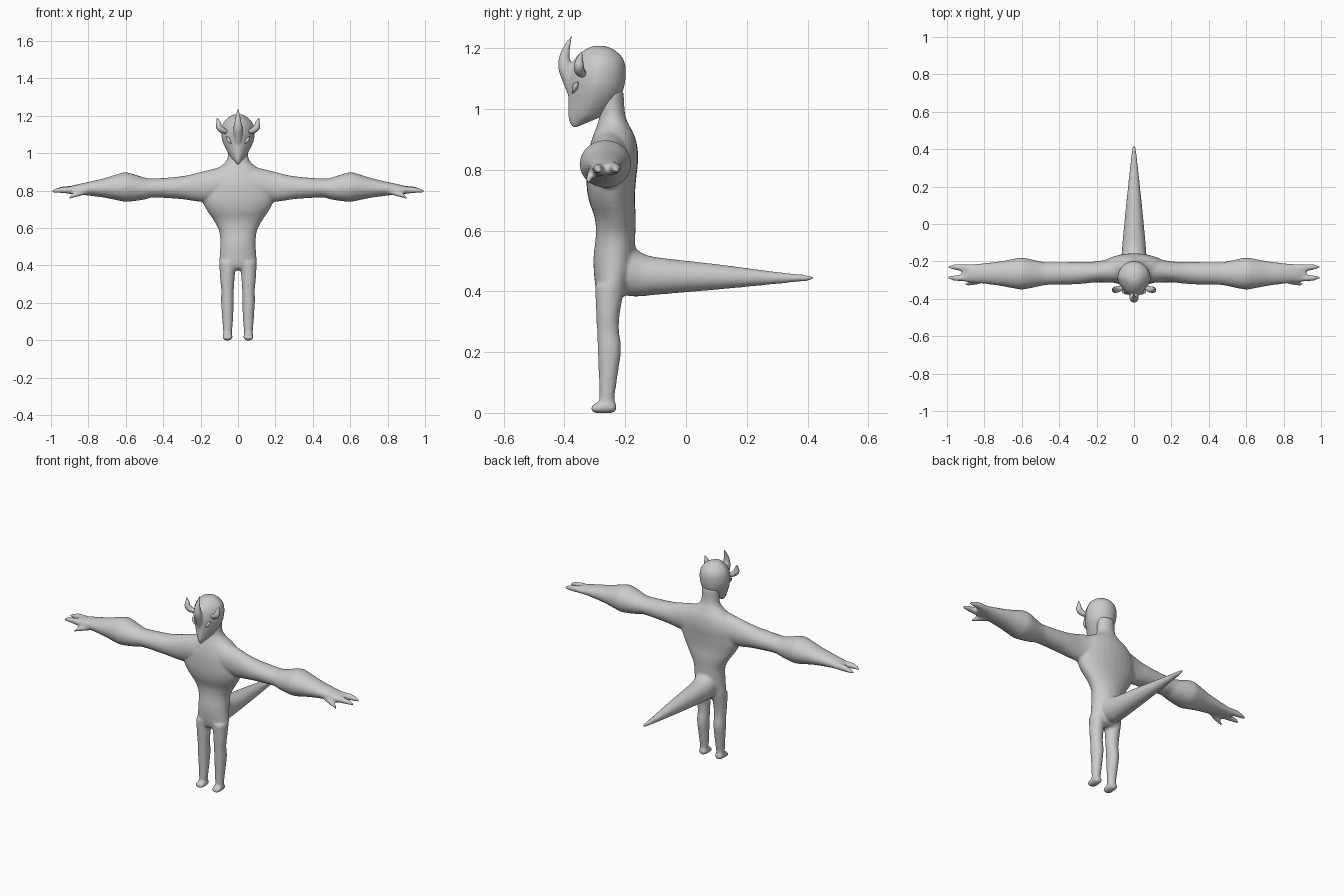
import bpy, bmesh, math
from mathutils import Vector

grey = bpy.data.materials.new("plain grey")
grey.diffuse_color = (0.6, 0.6, 0.6, 1)


def spline(keys, steps):
    """Catmull-Rom through a list of tuples."""
    out, n = [], len(keys)
    for i in range(n - 1):
        p = [Vector(keys[min(max(i + k, 0), n - 1)]) for k in (-1, 0, 1, 2)]
        for s in range(steps):
            t = s / steps
            out.append(0.5 * (2 * p[1] + (p[2] - p[0]) * t
                       + (2 * p[0] - 5 * p[1] + 4 * p[2] - p[3]) * t * t
                       + (3 * p[1] - p[0] - 3 * p[2] + p[3]) * t ** 3))
    return out + [Vector(keys[-1])]


def skin(bm, rings):
    """Join rings of points into a closed tube."""
    vs = [[bm.verts.new(p) for p in r] for r in rings]
    n = len(vs[0])
    for a, b in zip(vs, vs[1:]):
        for i in range(n):
            bm.faces.new((a[i], a[(i + 1) % n], b[(i + 1) % n], b[i]))
    bm.faces.new(vs[0][::-1])
    bm.faces.new(vs[-1])


def loft(bm, axis, keys, n=20, steps=3, pinch=0.0, side=1):
    """Ellipse sections: (position on axis, low a, high a, low b, high b)."""
    o = [k for k in range(3) if k != axis]
    rings = []
    for t, a0, a1, b0, b1 in spline([Vector(k) for k in keys], steps):
        ring = []
        for i in range(n):
            u = 2 * math.pi * i / n
            c, s = math.cos(u), math.sin(u)
            c *= 1 + pinch * min(s, 0)        # narrower towards the front
            p = [0, 0, 0]
            p[axis] = t
            p[o[0]] = (a0 + a1) / 2 + (a1 - a0) / 2 * c
            p[o[1]] = (b0 + b1) / 2 + (b1 - b0) / 2 * s
            p[0] *= side
            ring.append(p)
        rings.append(ring)
    skin(bm, rings)


def horn(bm, keys, side=1, n=10, flat=1.0):
    """Tapering tube: (x, y, z, radius)."""
    pts = spline([Vector(k) for k in keys], 4)
    rings = []
    for i, p in enumerate(pts):
        d = (pts[min(i + 1, len(pts) - 1)] - pts[max(i - 1, 0)]).to_3d().normalized()
        u = d.cross(Vector((0, 1, 0.01))).normalized()
        v = d.cross(u)
        rings.append([])
        for k in range(n):
            a = 2 * math.pi * k / n
            q = p.to_3d() + p[3] * (u * math.cos(a) * flat + v * math.sin(a))
            rings[-1].append((q.x * side, q.y, q.z))
    skin(bm, rings)


def finish(name, bm, voxel=0, smooth=0):
    bmesh.ops.recalc_face_normals(bm, faces=bm.faces)
    me = bpy.data.meshes.new(name)
    bm.to_mesh(me)
    bm.free()
    me.materials.append(grey)
    me.shade_smooth()
    ob = bpy.data.objects.new(name, me)
    bpy.context.collection.objects.link(ob)
    if voxel:
        m = ob.modifiers.new("fuse", 'REMESH')
        m.mode, m.voxel_size, m.use_smooth_shade = 'VOXEL', voxel, True
        m = ob.modifiers.new("soften", 'SMOOTH')
        m.factor, m.iterations = 0.5, smooth
    return ob


# Body: torso, neck, limbs and tail fused into one skin
bm = bmesh.new()
loft(bm, 2, [(0.375, -.075, .075, -.27, -.215), (0.40, -.10, .10, -.295, -.195),
             (0.50, -.095, .095, -.305, -.17), (0.58, -.10, .10, -.297, -.167),
             (0.64, -.13, .13, -.30, -.165), (0.70, -.17, .17, -.32, -.168),
             (0.76, -.195, .195, -.328, -.165), (0.84, -.185, .185, -.325, -.157),
             (0.90, -.14, .14, -.31, -.165), (0.94, -.08, .08, -.295, -.183),
             (0.98, -.055, .055, -.285, -.20), (1.06, -.055, .055, -.29, -.205)], n=28)
loft(bm, 1, [(-.25, -.06, .06, .41, .51), (-.19, -.07, .07, .385, .55),
             (-.15, -.065, .065, .383, .53), (-.10, -.062, .062, .388, .513),
             (.10, -.043, .043, .405, .49), (.30, -.022, .022, .424, .464),
             (.40, -.011, .011, .434, .454), (.42, -.004, .004, .44, .449)])
for s in (1, -1):
    # arm with swollen forearm
    loft(bm, 0, [(0.02, -.31, -.18, .78, .95), (0.10, -.315, -.18, .75, .925),
                 (0.20, -.312, -.20, .74, .90), (0.30, -.322, -.202, .754, .877),
                 (0.45, -.325, -.205, .763, .865), (0.50, -.332, -.20, .752, .87),
                 (0.59, -.35, -.18, .74, .897), (0.64, -.345, -.185, .747, .89),
                 (0.72, -.33, -.20, .763, .865), (0.84, -.315, -.213, .778, .838),
                 (0.90, -.31, -.213, .783, .823), (0.92, -.30, -.22, .787, .818)], side=s)
    # two fingers and a thumb
    horn(bm, [(.87, -.24, .805, .022), (.93, -.232, .805, .019), (.97, -.230, .80, .013),
              (.998, -.230, .795, .005)], s)
    horn(bm, [(.87, -.285, .80, .022), (.93, -.289, .803, .018), (.97, -.288, .80, .013),
              (.998, -.286, .793, .005)], s)
    horn(bm, [(.81, -.295, .80, .02), (.85, -.31, .785, .016), (.88, -.318, .773, .012),
              (.905, -.322, .758, .006)], s)
    # leg
    loft(bm, 2, [(.01, .034, .078, -.285, -.237), (.05, .031, .080, -.286, -.235),
                 (.12, .026, .085, -.287, -.225), (.21, .022, .091, -.291, -.213),
                 (.27, .022, .090, -.293, -.22), (.33, .018, .096, -.296, -.217),
                 (.42, .01, .10, -.30, -.20)], side=s)
    # foot
    loft(bm, 1, [(-.312, .042, .072, .006, .022), (-.30, .03, .083, .0, .031),
                 (-.27, .028, .083, -.002, .04), (-.24, .032, .08, 0, .04),
                 (-.23, .042, .07, .006, .03)], side=s)
finish("body", bm, 0.007, 8)

# Head: round skull running down into a wedge-shaped beak
bm = bmesh.new()
loft(bm, 2, [(.940, -.005, .005, -.372, -.358), (.955, -.018, .018, -.383, -.325),
             (.98, -.04, .04, -.387, -.27), (1.02, -.064, .064, -.387, -.228),
             (1.06, -.082, .082, -.387, -.207), (1.10, -.089, .089, -.388, -.199),
             (1.14, -.086, .086, -.38, -.199), (1.17, -.073, .073, -.362, -.21),
             (1.195, -.047, .047, -.333, -.237), (1.207, -.02, .02, -.305, -.265)],
     n=32, pinch=0.25)
# brow horn rising from the beak ridge
horn(bm, [(0, -.372, 1.04, .014), (0, -.382, 1.09, .023), (0, -.396, 1.135, .025),
          (0, -.400, 1.17, .018), (0, -.389, 1.21, .010), (0, -.375, 1.243, .002)])
finish("head", bm, 0.005, 4)

for s, tag in ((1, "left"), (-1, "right")):
    # small curved side horn
    bm = bmesh.new()
    horn(bm, [(.055, -.335, 1.115, .012), (.082, -.348, 1.122, .016), (.101, -.352, 1.14, .017),
              (.104, -.350, 1.162, .012), (.112, -.344, 1.187, .002)], s)
    finish(tag + "_side_horn", bm)
    # narrow slanted eye
    bm = bmesh.new()
    horn(bm, [(.036, -.374, 1.052, .002), (.046, -.368, 1.064, .008),
              (.055, -.362, 1.078, .008), (.062, -.356, 1.088, .002)], s)
    finish(tag + "_eye", bm)
